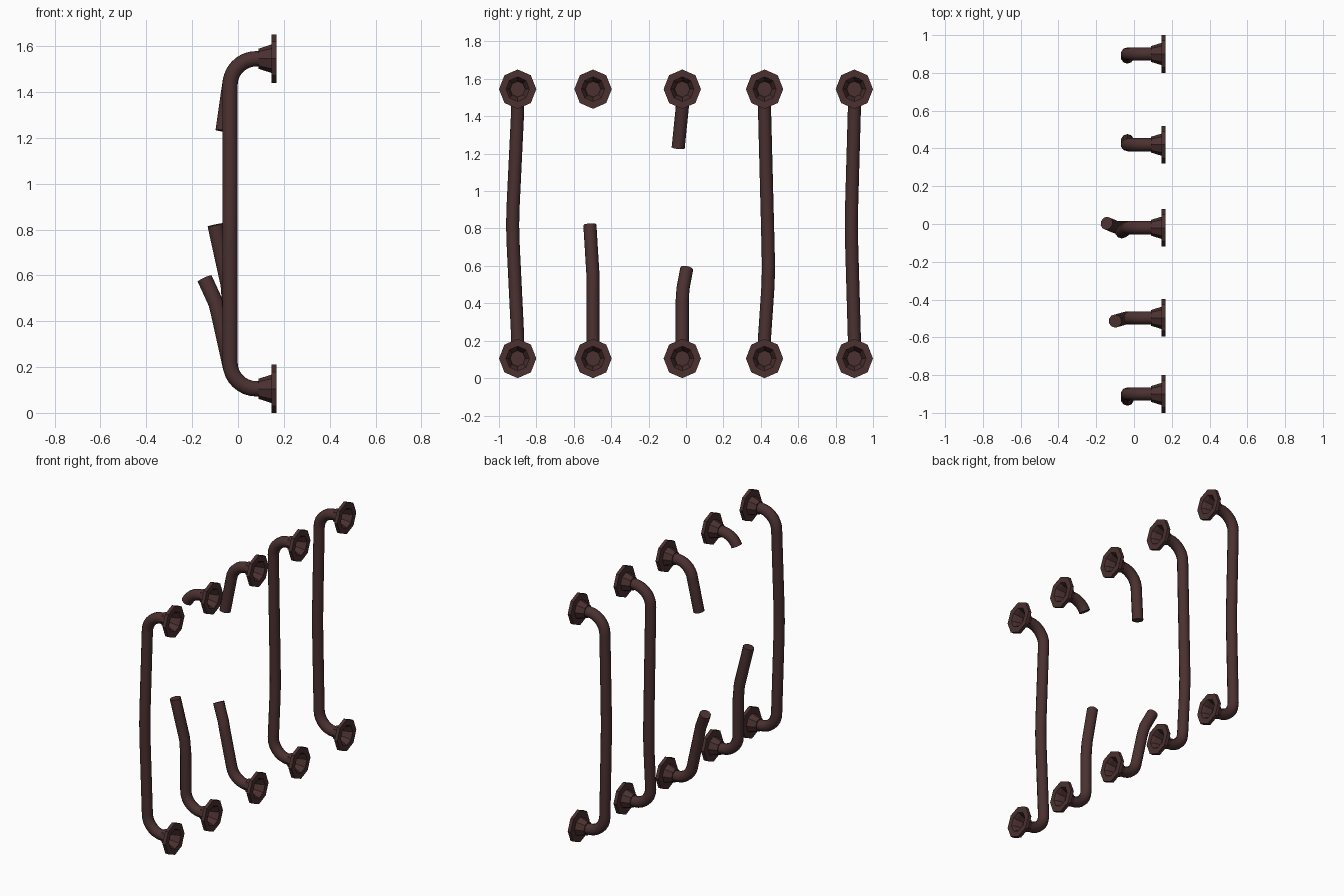
import bpy, bmesh, math
from mathutils import Vector

if "Cube" in bpy.data.objects:
    bpy.data.objects.remove(bpy.data.objects["Cube"])

iron = bpy.data.materials.new("dark rusty brown")
iron.use_nodes = True
COLOUR = (0.07, 0.03, 0.03, 1)
iron.diffuse_color = COLOUR
iron.node_tree.nodes["Principled BSDF"].inputs["Base Color"].default_value = COLOUR

TUBE_R, TUBE_SIDES = 0.035, 10
BEND_R, BEND_X = 0.115, 0.08
LOW_Z, HIGH_Z = 0.105, 1.545


def make_object(name, bm):
    bmesh.ops.recalc_face_normals(bm, faces=bm.faces[:])
    mesh = bpy.data.meshes.new(name)
    bm.to_mesh(mesh)
    bm.free()
    mesh.materials.append(iron)
    obj = bpy.data.objects.new(name, mesh)
    bpy.context.collection.objects.link(obj)
    return obj


def bridge(bm, a, b):
    for i in range(len(a)):
        j = (i + 1) % len(a)
        bm.faces.new((a[i], a[j], b[j], b[i]))


def make_flange(name, y, z):
    """Octagonal wall plate with a hollow tapered collar, turned about x."""
    profile = [(0.168, 0.105), (0.146, 0.105), (0.146, 0.062), (0.09, 0.044),
               (0.09, 0.03), (0.105, 0.03), (0.105, 0.042), (0.15, 0.056),
               (0.168, 0.066)]
    bm = bmesh.new()
    rings = []
    for x, r in profile:
        angles = [k * math.tau / 8 for k in range(8)]
        rings.append([bm.verts.new((x, y + 0.95 * r * math.cos(a), z + r * math.sin(a)))
                      for a in angles])
    for k, ring in enumerate(rings):
        bridge(bm, ring, rings[(k + 1) % len(rings)])
    make_object(name, bm)


def make_tube(name, path):
    """Round bar with capped ends swept along a path."""
    path = [Vector(p) for p in path]
    bm = bmesh.new()
    rings = []
    for i, p in enumerate(path):
        t = (path[min(i + 1, len(path) - 1)] - path[max(i - 1, 0)]).normalized()
        side = Vector((0, 1, 0))
        side = (side - t * side.dot(t)).normalized()
        up = t.cross(side)
        ring = []
        for k in range(TUBE_SIDES):
            a = k * math.tau / TUBE_SIDES
            ring.append(bm.verts.new(p + TUBE_R * (side * math.cos(a) + up * math.sin(a))))
        rings.append(ring)
    for a, b in zip(rings, rings[1:]):
        bridge(bm, a, b)
    bm.faces.new(rings[0])
    bm.faces.new(rings[-1])
    obj = make_object(name, bm)
    bpy.ops.object.select_all(action='DESELECT')
    bpy.context.view_layer.objects.active = obj
    obj.select_set(True)
    bpy.ops.object.shade_smooth_by_angle(angle=math.radians(42))


def bend(y, top, degrees=90):
    """Path from the collar around the elbow."""
    z, s = (HIGH_Z, 1) if top else (LOW_Z, -1)
    pts = [(0.105, y, z)]
    steps = 7
    for k in range(steps + 1):
        a = math.radians(degrees) * k / steps
        pts.append((BEND_X - BEND_R * math.sin(a), y,
                    z - s * BEND_R * (1 - math.cos(a))))
    return pts


BAR_X = BEND_X - BEND_R

# Whole bars, each a little bowed sideways: name, y, bow, height of the bow
for name, y, bow, z in (("first_bar", -0.9, -0.027, 0.82),
                        ("fourth_bar", 0.42, 0.021, 0.6),
                        ("fifth_bar", 0.9, -0.016, 0.82)):
    middle = [(BAR_X, y + bow * 0.9, z - 0.1), (BAR_X, y + bow, z),
              (BAR_X, y + bow * 0.9, z + 0.1)]
    make_tube(name, bend(y, False) + middle + bend(y, True)[::-1])

# Broken second bar
make_tube("second_bar_lower", bend(-0.497, False) +
          [(BAR_X, -0.497, 0.46), (-0.043, -0.498, 0.56), (-0.1, -0.514, 0.82)])
make_tube("second_bar_upper", bend(-0.497, True, 66))

# Broken third bar
make_tube("third_bar_lower", bend(-0.02, False, 77) +
          [(-0.082, -0.02, 0.42), (-0.097, -0.016, 0.48), (-0.145, 0.004, 0.585)])
make_tube("third_bar_upper", bend(-0.02, True, 82) + [(-0.065, -0.042, 1.23)])

# Wall flanges at both ends of every bar
for number, y in zip(("first", "second", "third", "fourth", "fifth"),
                     (-0.9, -0.497, -0.02, 0.42, 0.9)):
    make_flange(number + "_lower_flange", y, LOW_Z)
    make_flange(number + "_upper_flange", y, HIGH_Z)
